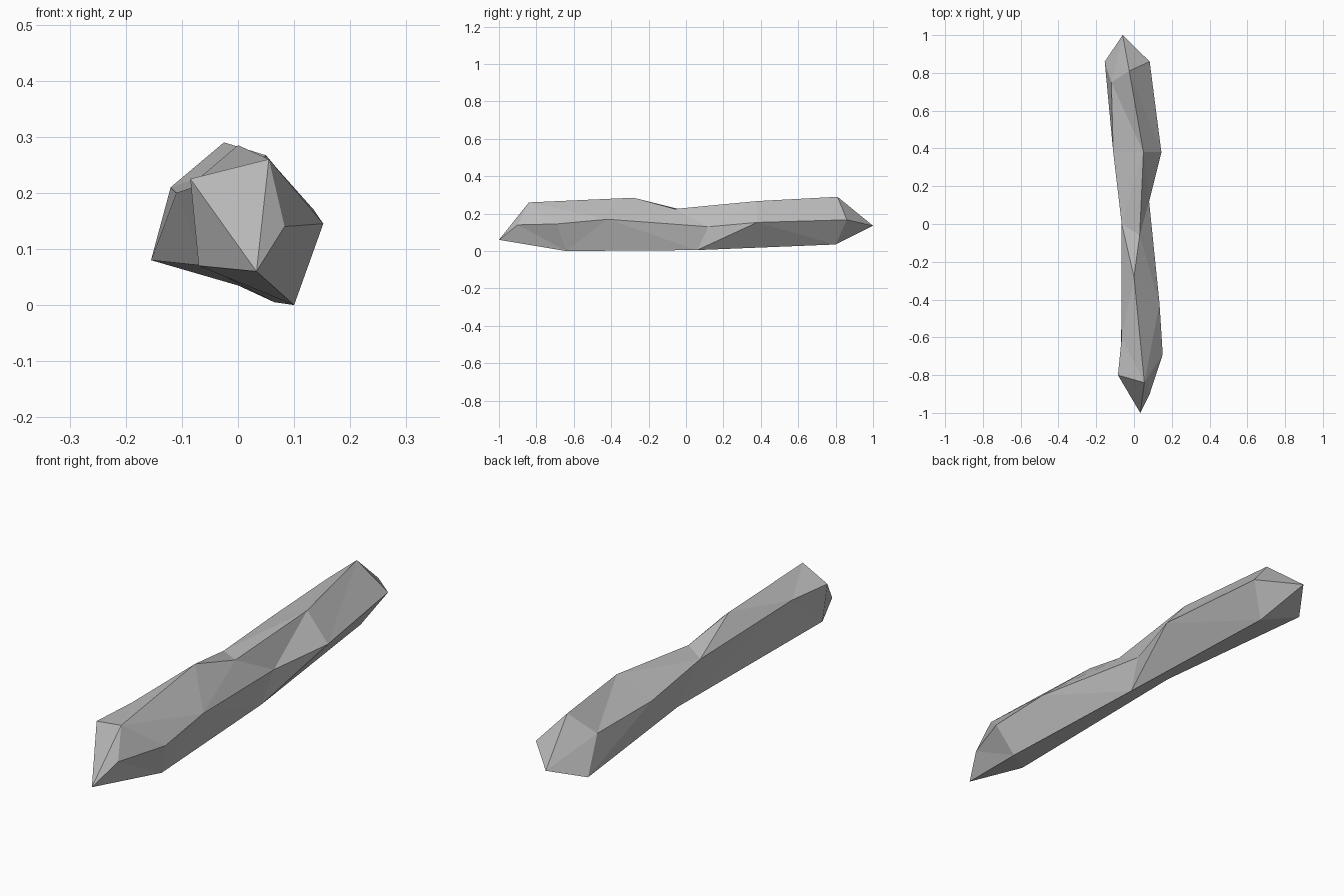
import bpy
import bmesh
from mathutils import Vector

default_cube = bpy.data.objects.get("Cube")
if default_cube:
    bpy.data.objects.remove(default_cube, do_unlink=True)

# Plain grey stone material
stone = bpy.data.materials.new("grey_stone")
stone.use_nodes = True
grey = (0.5, 0.5, 0.5, 1)
stone.diffuse_color = grey
stone.node_tree.nodes["Principled BSDF"].inputs["Base Color"].default_value = grey

# Five long ridges running from the front end to the back end
top_ridge = [(.055, -.84, .26), (0, -.28, .285), (.03, -.06, .225),
             (.05, .38, .267), (-.025, .81, .29)]
left_ridge = [(-.085, -.8, .225), (-.065, -.6, .23), (-.065, 0, .215),
              (-.11, .38, .2), (-.12, .75, .21)]
lower_ridge = [(-.07, -.79, .07), (-.06, .14, .07), (-.155, .86, .08)]
bottom_ridge = [(.033, -1, .06), (.1, -.64, 0), (.065, .06, .005), (0, .8, .035)]
right_ridge = [(.083, -.9, .14), (.152, -.69, .145), (.135, -.42, .17),
               (.08, .12, .13), (.145, .38, .153), (.083, .86, .167)]
back_point = (-.06, 1, .135)

bm = bmesh.new()
ridges = [[bm.verts.new(Vector(point)) for point in ridge]
          for ridge in (top_ridge, left_ridge, lower_ridge, bottom_ridge, right_ridge)]


def join_ridges(first, second):
    """Fill between two ridges with triangles, taking the shorter diagonal each time."""
    i = j = 0
    while i < len(first) - 1 or j < len(second) - 1:
        step_first = j == len(second) - 1
        if not step_first and i < len(first) - 1:
            step_first = ((first[i + 1].co - second[j].co).length
                          < (first[i].co - second[j + 1].co).length)
        if step_first:
            bm.faces.new((first[i], first[i + 1], second[j]))
            i += 1
        else:
            bm.faces.new((first[i], second[j + 1], second[j]))
            j += 1


def fan_cap(apex, rim):
    """Close an end with triangles meeting at one vertex."""
    for a, b in zip(rim, rim[1:] + rim[:1]):
        if apex not in (a, b):
            bm.faces.new((apex, a, b))


# Sides
for ridge, neighbour in zip(ridges, ridges[1:] + ridges[:1]):
    join_ridges(ridge, neighbour)

# Slanted front end and pointed back end
fan_cap(ridges[3][0], [ridge[0] for ridge in ridges])
fan_cap(bm.verts.new(Vector(back_point)), [ridge[-1] for ridge in ridges])
bmesh.ops.recalc_face_normals(bm, faces=bm.faces[:])

# Faceted, flat shaded object
mesh = bpy.data.meshes.new("long_rock")
bm.to_mesh(mesh)
bm.free()
mesh.materials.append(stone)
long_rock = bpy.data.objects.new("long_rock", mesh)
bpy.context.collection.objects.link(long_rock)
